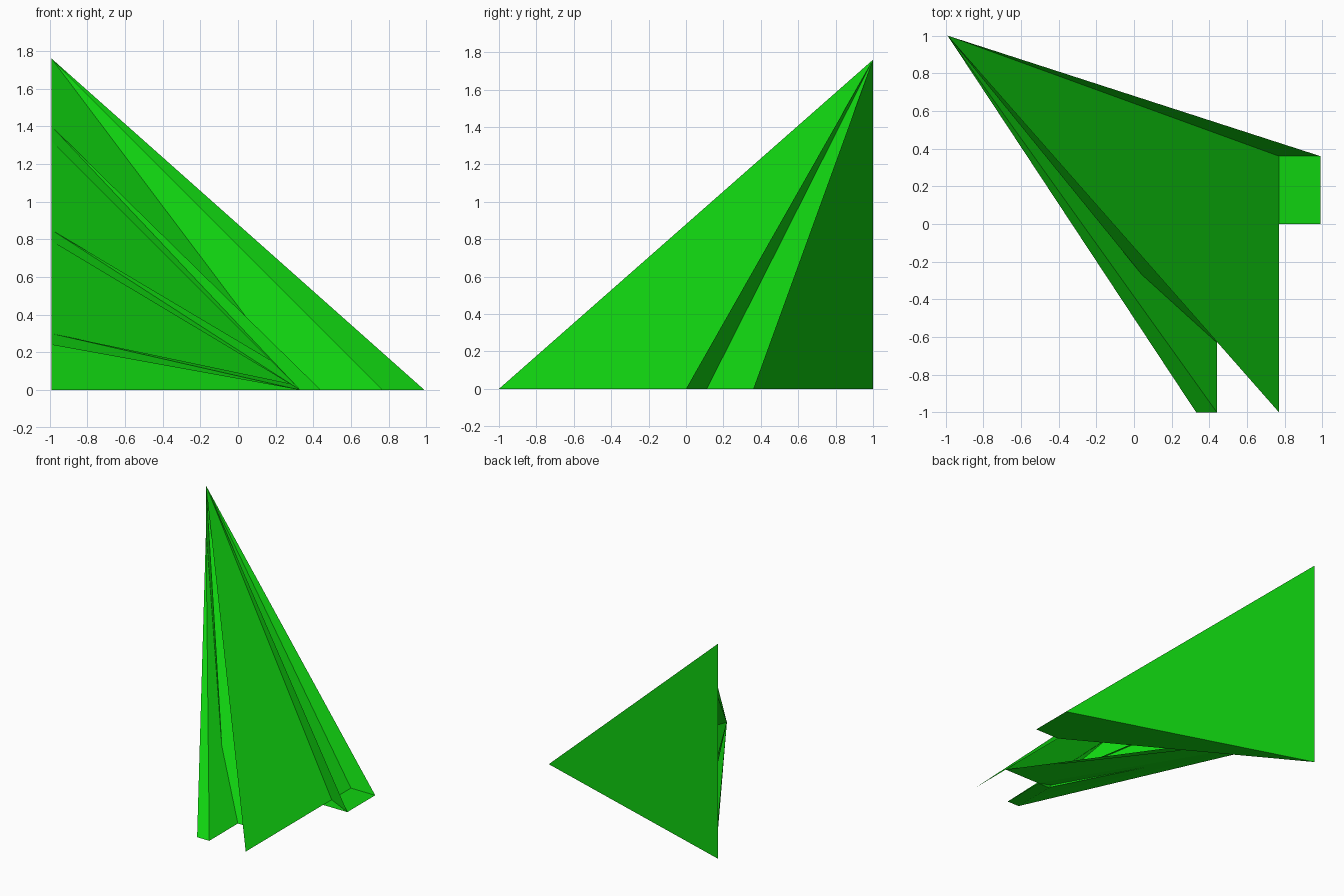
import bpy, bmesh

cube = bpy.data.objects.get("Cube")
if cube:
    bpy.data.objects.remove(cube, do_unlink=True)

green = bpy.data.materials.new("bright_green")
green.use_nodes = True
green.diffuse_color = (0.005, 0.65, 0.005, 1)
green.node_tree.nodes["Principled BSDF"].inputs["Base Color"].default_value = (0.005, 0.65, 0.005, 1)


def sheet(name, faces):
    """Flat-shaded paper sheet made of a few polygons."""
    bm = bmesh.new()
    for pts in faces:
        bm.faces.new([bm.verts.new(p) for p in pts])
    bmesh.ops.remove_doubles(bm, verts=bm.verts, dist=1e-4)
    mesh = bpy.data.meshes.new(name)
    bm.to_mesh(mesh)
    bm.free()
    mesh.materials.append(green)
    obj = bpy.data.objects.new(name, mesh)
    bpy.context.collection.objects.link(obj)
    return obj


def nose(z):
    """Point on the upright edge where every fold meets."""
    return (-0.99, 1.0, z)


def tail(x, y):
    return (x, y, 0.0)


def fan(point, path):
    return [(point, a, b) for a, b in zip(path, path[1:])]


TOP = nose(1.76)
FOOT = nose(0.0)

# Upright walls of the back wedge and its floor
sheet("back_wall", [(TOP, FOOT, tail(0.99, 0.36))])
sheet("inner_wall", [(TOP, FOOT, tail(0.99, 0.0))])
sheet("wedge_floor", [(FOOT, tail(0.77, 0.0), tail(0.77, 0.36)),
                      (FOOT, tail(0.77, 0.36), tail(0.99, 0.36)),
                      (tail(0.77, 0.0), tail(0.99, 0.0), tail(0.99, 0.36), tail(0.77, 0.36))])

# Main wing, with the folds running down from both of its sides
sheet("back_fold", [(TOP, tail(0.99, 0.36), tail(0.77, 0.36))])
sheet("main_wing", [(TOP, tail(0.77, 0.36), tail(0.77, -1.0))])
sheet("front_fold", [(TOP, tail(0.77, -0.63), tail(0.335, -0.63))])
sheet("side_wall", [(TOP, nose(0.27), tail(0.335, -0.63))])

# Three stacked side layers, each a thin folded sheet
for name, high, low in (("upper", 1.40, 1.32), ("middle", 0.85, 0.79), ("lower", 0.30, 0.24)):
    rim = [tail(0.33, -1.0), tail(0.44, -1.0), tail(0.44, -0.63)]
    under = [tail(0.33, -1.0), tail(0.33, -0.63)]
    if name == "lower":
        rim.append(tail(0.77, -0.63))
        under = rim
    sheet(name + "_layer_top", fan(nose(high), rim))
    sheet(name + "_layer_underside", fan(nose(low), under))
    sheet(name + "_layer_edge", [(nose(high), nose(low), tail(0.33, -1.0))])

# Small flat end closing the side layers
sheet("layer_end", [(tail(0.33, -1.0), tail(0.44, -1.0), tail(0.44, -0.63), tail(0.33, -0.63))])
